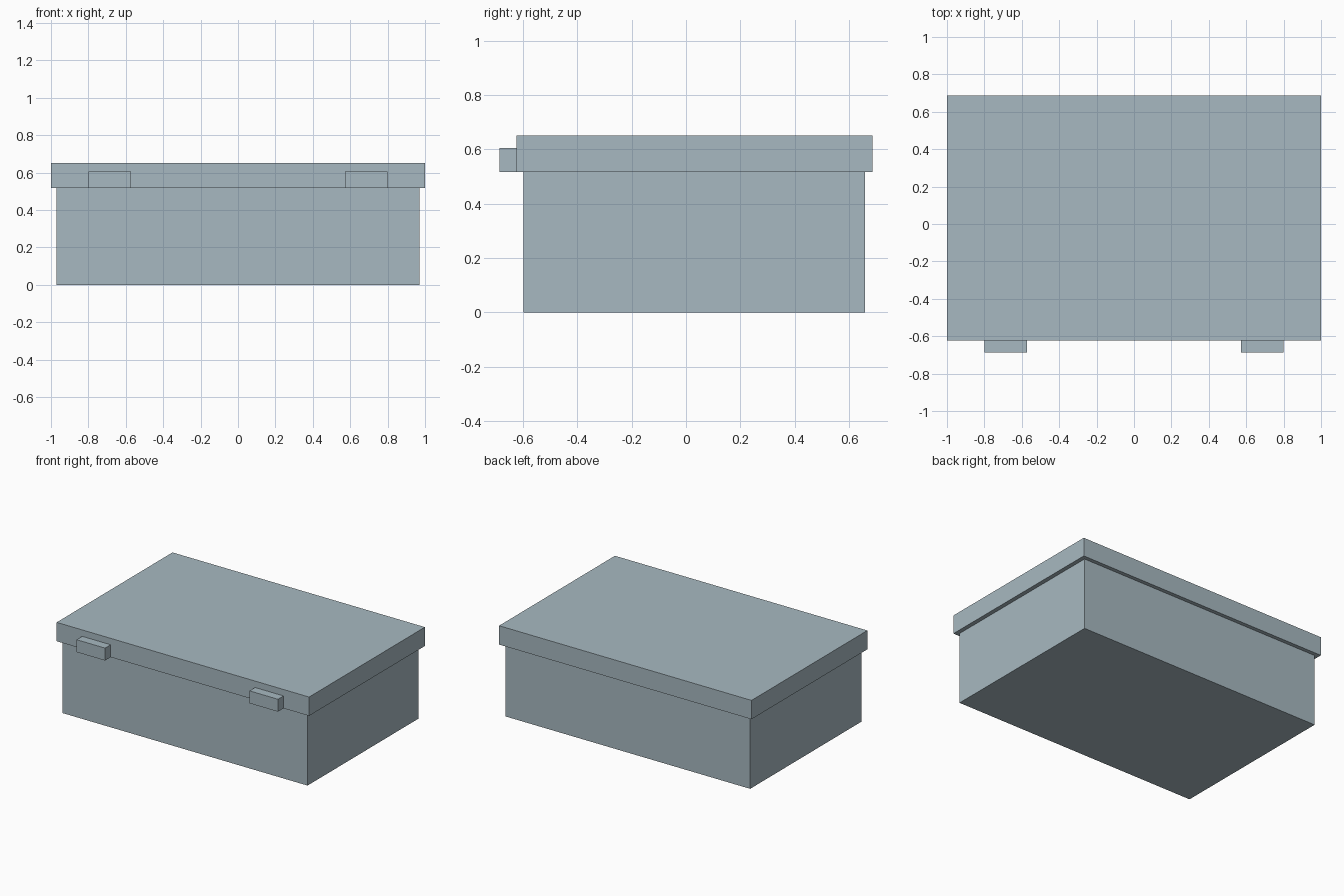
import bpy

if "Cube" in bpy.data.objects:
    bpy.data.objects.remove(bpy.data.objects["Cube"])

# Single blue-grey finish
finish = bpy.data.materials.new("blue_grey")
finish.diffuse_color = (0.39, 0.485, 0.533, 1.0)
finish.use_nodes = True
finish.node_tree.nodes["Principled BSDF"].inputs["Base Color"].default_value = finish.diffuse_color


def box(name, lo, hi):
    """Axis-aligned box spanning two opposite corners."""
    centre = [(a + b) / 2 for a, b in zip(lo, hi)]
    bpy.ops.mesh.primitive_cube_add(size=1, location=centre)
    obj = bpy.context.object
    obj.name = name
    obj.scale = [b - a for a, b in zip(lo, hi)]
    bpy.ops.object.transform_apply(location=False, rotation=False, scale=True)
    obj.data.materials.append(finish)
    return obj


LID_BOTTOM = 0.517

# Box body and overhanging lid
box("body", (-0.97, -0.598, 0.0), (0.97, 0.659, LID_BOTTOM))
box("lid", (-1.0, -0.624, LID_BOTTOM), (1.0, 0.687, 0.652))

# Pair of latches on the front edge of the lid
for side, x in (("left", -0.685), ("right", 0.685)):
    box(side + "_latch", (x - 0.113, -0.687, LID_BOTTOM), (x + 0.113, -0.624, 0.606))
